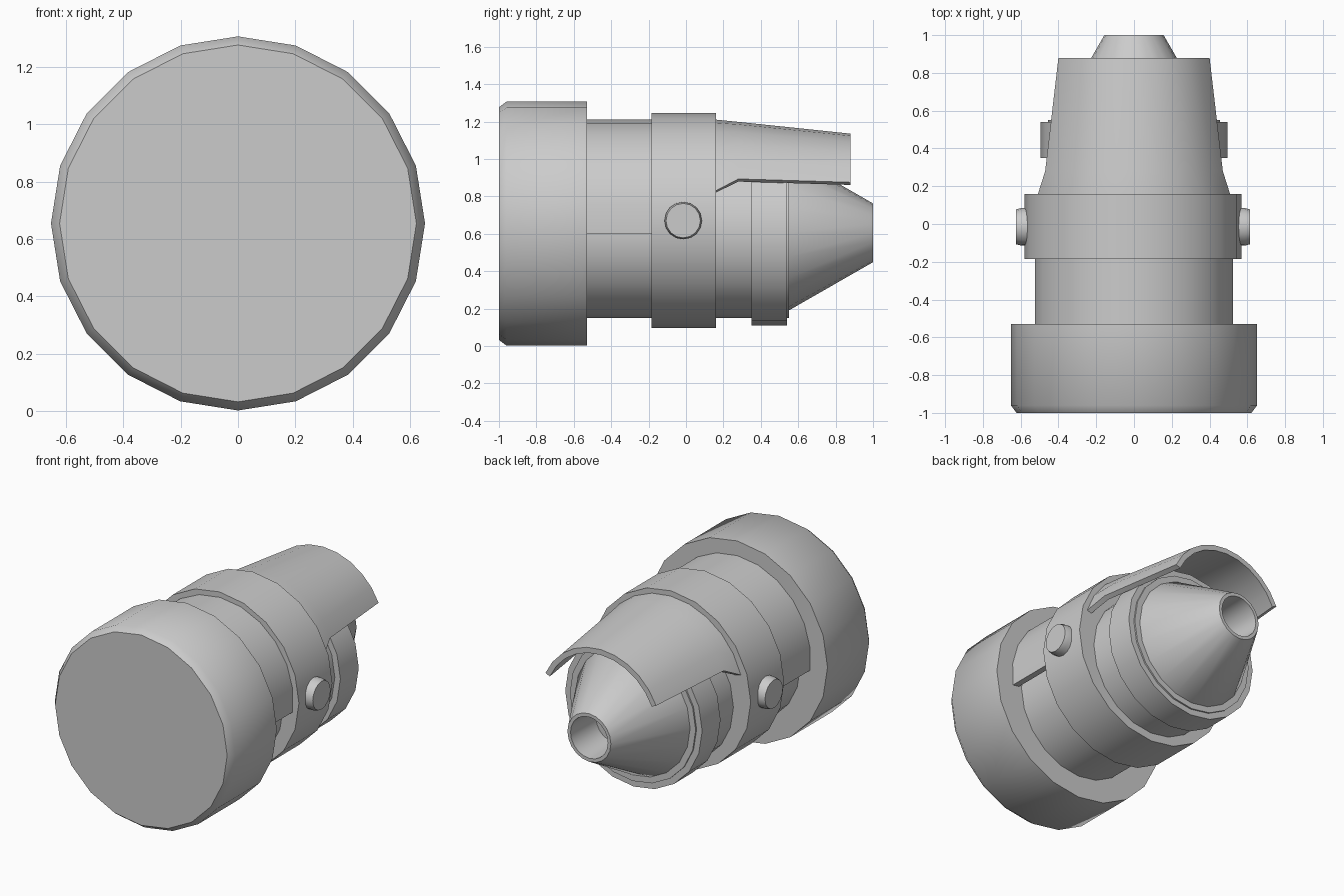
import bpy, bmesh, math
from mathutils import Vector

if "Cube" in bpy.data.objects:
    bpy.data.objects.remove(bpy.data.objects["Cube"])


def finish(name, verts, faces):
    me = bpy.data.meshes.new(name)
    me.from_pydata(verts, [], faces)
    bm = bmesh.new()
    bm.from_mesh(me)
    bmesh.ops.recalc_face_normals(bm, faces=bm.faces)
    bm.to_mesh(me)
    bm.free()
    me.shade_smooth()
    me.set_sharp_from_angle(angle=math.radians(50))
    ob = bpy.data.objects.new(name, me)
    bpy.context.collection.objects.link(ob)
    return ob


def lathe(name, profile, origin, axis='Y', n=20):
    """Capped solid of revolution from (radius, position along axis) pairs."""
    verts, faces = [], []
    o = Vector(origin)
    for r, p in profile:
        for i in range(n):
            a = 2 * math.pi * i / n
            c, s = r * math.cos(a), r * math.sin(a)
            verts.append(o + (Vector((c, p, s)) if axis == 'Y' else Vector((p, c, s))))
    for k in range(len(profile) - 1):
        for i in range(n):
            j = (i + 1) % n
            faces.append((k*n + i, k*n + j, (k+1)*n + j, (k+1)*n + i))
    faces.append(tuple(range(n)))
    faces.append(tuple(range((len(profile) - 1) * n, len(profile) * n)))
    return finish(name, verts, faces)


def arc_shell(name, sections, thick, n=10):
    """Curved sheet over the top; sections are (y, radius, centre z, lower edge z)."""
    verts, faces = [], []
    m = 2 * (n + 1)
    for y, R, cz, zb in sections:
        a0 = math.asin((zb - cz) / R)
        angles = [a0 + (math.pi - 2 * a0) * i / n for i in range(n + 1)]
        for r, seq in ((R, angles), (R - thick, angles[::-1])):
            verts += [(r * math.cos(a), y, cz + r * math.sin(a)) for a in seq]
    for k in range(len(sections) - 1):
        for i in range(m):
            j = (i + 1) % m
            faces.append((k*m + i, k*m + j, (k+1)*m + j, (k+1)*m + i))
    for k in (0, len(sections) - 1):
        for i in range(n):
            faces.append((k*m + i, k*m + i + 1, k*m + m - 2 - i, k*m + m - 1 - i))
    return finish(name, verts, faces)


# Wide front drum with a small bevel
lathe("front_drum", [(0.622, -1), (0.652, -0.96), (0.652, -0.53)], (0, 0, 0.654))
# Inner barrel
lathe("barrel", [(0.455, -0.6), (0.455, 0.55)], (0, 0, 0.605))
# Raised ring and hollow tapered nozzle
lathe("barrel_ring", [(0.495, 0.35), (0.495, 0.54)], (0, 0, 0.605))
lathe("nozzle", [(0.415, 0.53), (0.415, 0.55), (0.157, 1.0), (0.135, 1.0), (0.125, 0.75)],
      (0, 0, 0.605))
# Collar and its side pivots
lathe("collar", [(0.575, -0.185), (0.575, 0.16)], (-0.005, 0, 0.67))
for side, label in ((1, "right"), (-1, "left")):
    lathe("pivot_" + label, [(0.1, side * 0.4), (0.1, side * 0.59), (0.092, side * 0.62)],
          (-0.005, -0.015, 0.67), axis='X', n=16)
# Cover over the barrel and the open tapering hood
arc_shell("upper_cover", [(-0.55, 0.53, 0.68, 0.6), (0.0, 0.53, 0.68, 0.6)], 0.05, 12)
arc_shell("hood", [(0.1, 0.533, 0.68, 0.8), (0.16, 0.53, 0.68, 0.83), (0.28, 0.515, 0.683, 0.893),
                   (0.88, 0.438, 0.697, 0.875)], 0.035)
